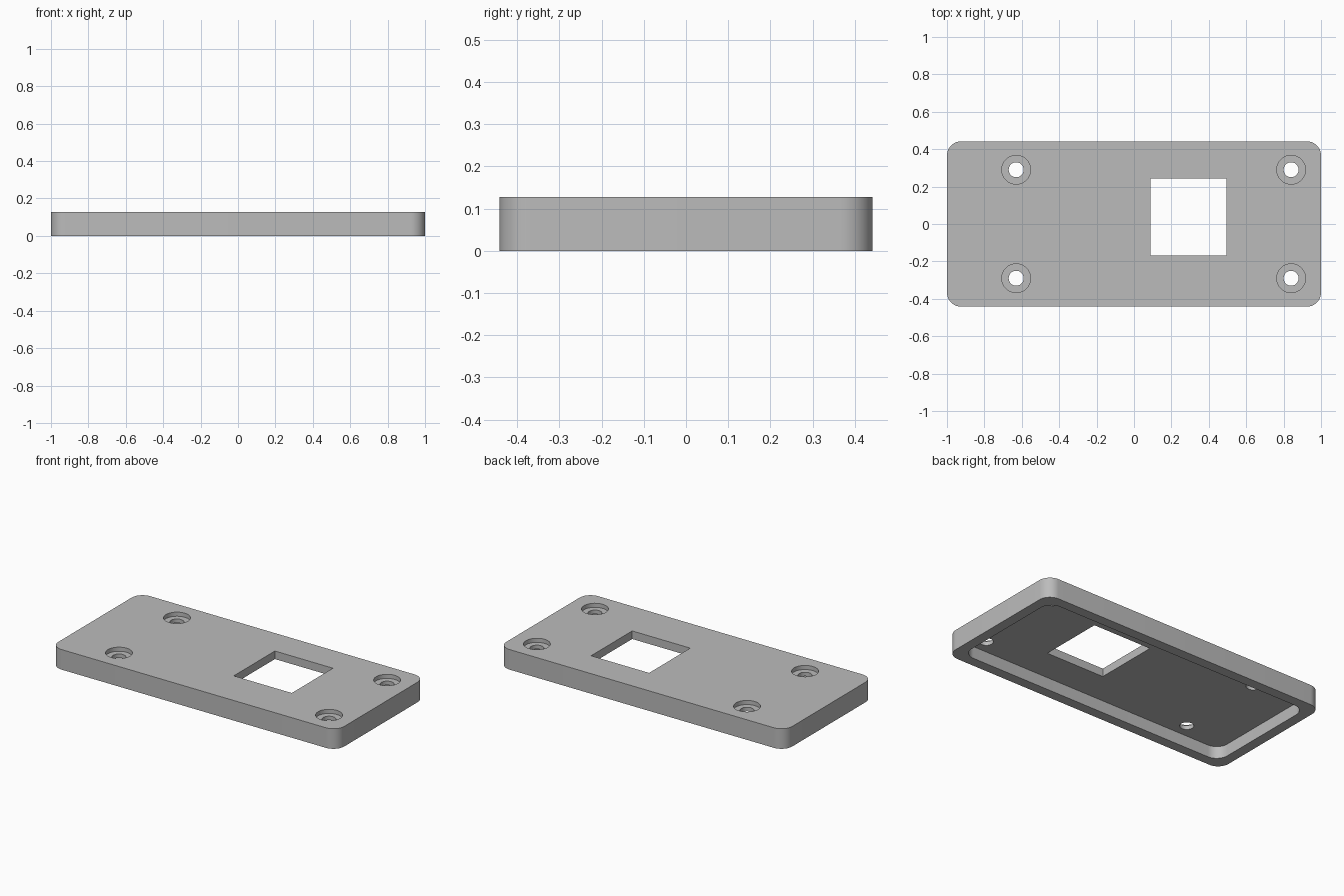
import bpy
import bmesh
from math import cos, sin, pi

old = bpy.data.objects.get("Cube")
if old:
    bpy.data.objects.remove(old, do_unlink=True)

HALF_X, HALF_Y, HEIGHT = 1.0, 0.442, 0.127
CORNER, RIM, RECESS, BORE_DEPTH = 0.076, 0.064, 0.076, 0.026

grey = bpy.data.materials.new("plain_grey")
grey.use_nodes = True
grey.diffuse_color = (0.5, 0.5, 0.5, 1)
grey.node_tree.nodes["Principled BSDF"].inputs["Base Color"].default_value = (0.5, 0.5, 0.5, 1)


def rounded_rect(hx, hy, r, steps=12):
    """Outline of a rectangle with rounded corners."""
    points = []
    for k, (sx, sy) in enumerate([(1, 1), (-1, 1), (-1, -1), (1, -1)]):
        for i in range(steps + 1):
            a = (k + i / steps) * pi / 2
            points.append((sx * (hx - r) + r * cos(a), sy * (hy - r) + r * sin(a)))
    return points


def circle(cx, cy, r, n=48):
    return [(cx + r * cos(2 * pi * i / n), cy + r * sin(2 * pi * i / n)) for i in range(n)]


def prism(name, outline, z0, z1):
    """Extrude a closed outline from z0 to z1."""
    bm = bmesh.new()
    base = bm.faces.new([bm.verts.new((x, y, z0)) for x, y in outline])
    top = bmesh.ops.extrude_face_region(bm, geom=[base])["geom"]
    verts = [v for v in top if isinstance(v, bmesh.types.BMVert)]
    bmesh.ops.translate(bm, verts=verts, vec=(0, 0, z1 - z0))
    bmesh.ops.recalc_face_normals(bm, faces=bm.faces)
    mesh = bpy.data.meshes.new(name)
    bm.to_mesh(mesh)
    bm.free()
    mesh.materials.append(grey)
    obj = bpy.data.objects.new(name, mesh)
    bpy.context.collection.objects.link(obj)
    return obj


# Rounded cover plate
plate = prism("cover_plate", rounded_rect(HALF_X, HALF_Y, CORNER), 0, HEIGHT)

# Underside recess and square window
window = [(0.088, -0.168), (0.494, -0.168), (0.494, 0.243), (0.088, 0.243)]
cutters = [
    prism("recess_cutter", rounded_rect(HALF_X - RIM, HALF_Y - RIM, CORNER), -0.1, RECESS),
    prism("window_cutter", window, -0.1, 0.3),
]

# Counterbored screw holes
for x in (-0.63, 0.84):
    for y in (-0.29, 0.29):
        cutters.append(prism("bore_cutter", circle(x, y, 0.077), HEIGHT - BORE_DEPTH, 0.3))
        cutters.append(prism("hole_cutter", circle(x, y, 0.04), -0.1, 0.3))

# Cut the openings, then discard the cutters
bpy.ops.object.select_all(action="DESELECT")
plate.select_set(True)
bpy.context.view_layer.objects.active = plate
for cutter in cutters:
    cutter.hide_render = True
    cut = plate.modifiers.new(cutter.name, "BOOLEAN")
    cut.operation = "DIFFERENCE"
    cut.solver = "EXACT"
    cut.object = cutter
    bpy.ops.object.modifier_apply(modifier=cut.name)
    bpy.data.objects.remove(cutter, do_unlink=True)

bpy.ops.object.shade_smooth_by_angle()
